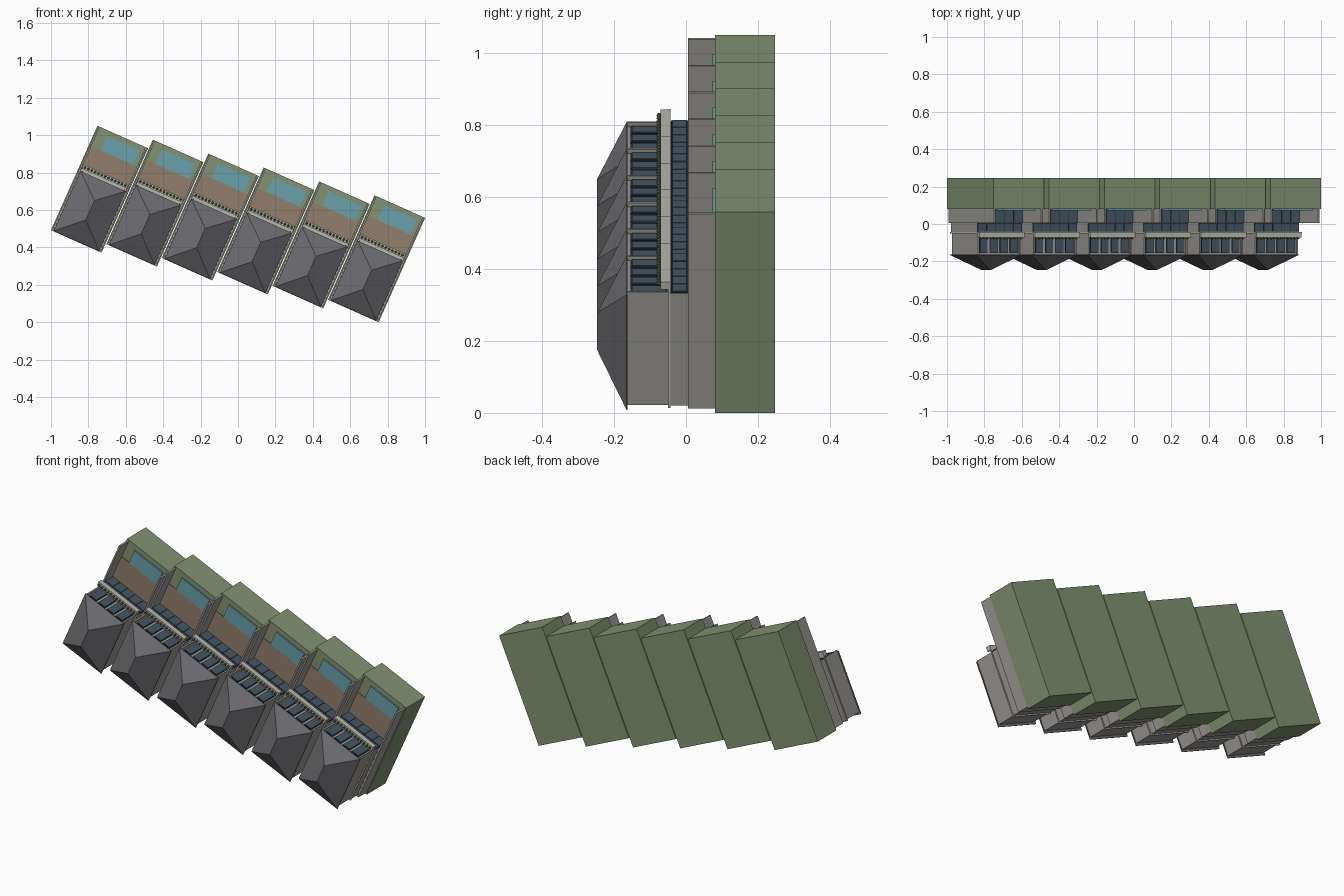
import bpy, bmesh, math
from mathutils import Matrix, Vector

if "Cube" in bpy.data.objects:
    bpy.data.objects.remove(bpy.data.objects["Cube"])

# Row of six stepped terrace houses; u = across, v = front to garden, h = height
UNITS = 6
W, D = 0.296, 0.611
ANG = math.radians(24)
C, S = math.cos(ANG), math.sin(ANG)


def material(name, rgb):
    lin = [((c / 255 + 0.055) / 1.055) ** 2.4 for c in rgb]
    m = bpy.data.materials.new(name)
    m.diffuse_color = (*lin, 1)
    m.use_nodes = True
    m.node_tree.nodes["Principled BSDF"].inputs["Base Color"].default_value = m.diffuse_color
    return m


LAWN = material("lawn green", (130, 146, 113))
WALL = material("wall grey", (158, 155, 150))
ROOF = material("roof slate", (108, 107, 112))
DECK = material("deck brown", (146, 126, 108))
POOL = material("pool blue", (106, 160, 172))
GLASS = material("window blue", (70, 85, 98))
FRAME = material("frame dark", (38, 46, 54))
PALE = material("pale stone", (185, 184, 173))
BUSH = material("bush green", (94, 110, 74))


def house_matrix(i):
    return Matrix(((C, S, 0, -1 + 0.2963 * i),
                   (0, 0, -1, 0.247),
                   (-S, C, 0, 0.492 - 0.0744 * i),
                   (0, 0, 0, 1)))


def make(name, mat, build):
    """Build one house part in house space and repeat it along the row."""
    bm = bmesh.new()
    for i in range(UNITS):
        part = bmesh.new()
        build(part)
        part.transform(house_matrix(i))
        tmp = bpy.data.meshes.new("tmp")
        part.to_mesh(tmp)
        part.free()
        bm.from_mesh(tmp)
        bpy.data.meshes.remove(tmp)
    bmesh.ops.recalc_face_normals(bm, faces=bm.faces)
    me = bpy.data.meshes.new(name)
    bm.to_mesh(me)
    bm.free()
    me.materials.append(mat)
    ob = bpy.data.objects.new(name, me)
    bpy.context.collection.objects.link(ob)
    return ob


def boxes(name, mat, items):
    """items: (u0, u1, v0, v1, h0, h1)"""
    def build(bm):
        for u0, u1, v0, v1, h0, h1 in items:
            m = (Matrix.Translation(((u0 + u1) / 2, (v0 + v1) / 2, (h0 + h1) / 2))
                 @ Matrix.Diagonal((u1 - u0, v1 - v0, h1 - h0, 1)))
            bmesh.ops.create_cube(bm, size=1, matrix=m)
    return make(name, mat, build)


# Garden base with deck and pool
boxes("garden_base", LAWN, [(0, W, 0, D, 0, 0.167)])
boxes("deck", DECK, [(0.014, W - 0.014, 0.35, 0.497, 0.165, 0.170)])
boxes("pool", POOL, [(0.067, 0.26, 0.498, 0.583, 0.16, 0.174)])

# Party walls either side of each garden, and the storeys
boxes("party_walls", WALL, [(0.005, 0.014, 0.012, 0.604, 0.167, 0.242),
                            (W - 0.014, W - 0.005, 0.012, 0.604, 0.167, 0.242)])
boxes("lower_storey", WALL, [(0.0145, W - 0.0145, 0.012, 0.355, 0.167, 0.242)])
boxes("middle_storey", WALL, [(0.018, W - 0.018, 0.015, 0.355, 0.242, 0.29)])
boxes("upper_storey", WALL, [(0.022, W - 0.022, 0.015, 0.345, 0.297, 0.412)])
boxes("upper_side_fins", WALL, [(0.022, 0.03, 0.3, 0.358, 0.297, 0.412),
                                (W - 0.03, W - 0.022, 0.3, 0.358, 0.297, 0.412)])


# Glazed facades: a dark frame plate with panes in front of it
def facade(name, u0, u1, v, h0, h1, panes, gap, joined):
    step = (u1 - u0) / panes
    cells = [(u0 + k * step, u0 + (k + 1) * step) for k in range(panes)]
    if joined:
        frames = [(u0, u1, v, v + 0.004, h0, h1)]
    else:
        frames = [(a + gap, b - gap, v, v + 0.004, h0, h1) for a, b in cells]
    inset = gap + 0.003 if not joined else gap
    boxes(name + "_frames", FRAME, frames)
    boxes(name + "_panes", GLASS,
          [(a + inset, b - inset, v, v + 0.007, h0 + 0.004, h1 - 0.004) for a, b in cells])


facade("lower_glazing", 0.015, W - 0.015, 0.355, 0.17, 0.242, 5, 0.002, True)
facade("middle_glazing", 0.018, W - 0.018, 0.355, 0.242, 0.288, 5, 0.002, True)
facade("upper_glazing", 0.03, W - 0.03, 0.345, 0.299, 0.401, 4, 0.006, False)

# Balcony slab, planter and clipped bushes
boxes("balcony_slab", PALE, [(0.015, W - 0.015, 0.008, 0.392, 0.29, 0.297)])
boxes("planter", PALE, [(0.016, W - 0.016, 0.368, 0.392, 0.297, 0.318)])


def bushes(bm):
    n = 13
    for k in range(n):
        u = 0.03 + (W - 0.06) * k / (n - 1)
        bmesh.ops.create_icosphere(bm, subdivisions=1, radius=0.0075,
                                   matrix=Matrix.Translation((u, 0.38, 0.322)))


make("bushes", BUSH, bushes)


# Hipped roof with the ridge running front to back
def hip_roof(bm):
    u0, u1, v0, v1 = 0.015, W - 0.015, 0.002, 0.353
    um, base, eave, top = W / 2, 0.409, 0.412, 0.494
    ring = [(u0, v0), (u1, v0), (u1, v1), (u0, v1)]
    low = [bm.verts.new((u, v, base)) for u, v in ring]
    e = [bm.verts.new((u, v, eave)) for u, v in ring]
    a = bm.verts.new((um, 0.126, top))
    b = bm.verts.new((um, 0.239, top))
    bm.faces.new(low[::-1])
    for k in range(4):
        n = (k + 1) % 4
        bm.faces.new((low[k], low[n], e[n], e[k]))
    for f in ((e[0], e[1], a), (e[1], e[2], b, a), (e[2], e[3], b), (e[3], e[0], a, b)):
        bm.faces.new(f)


make("hip_roof", ROOF, hip_roof)
